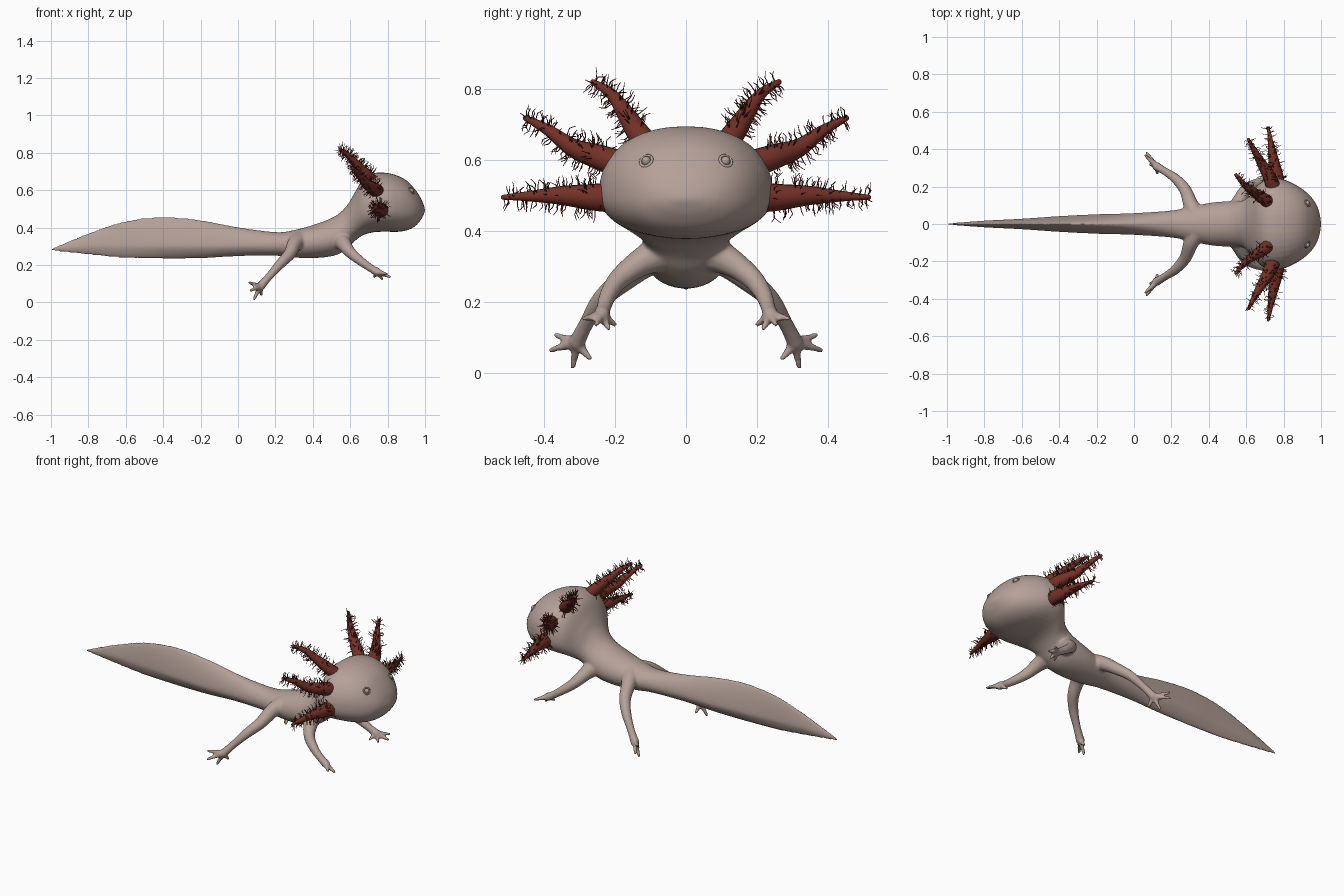
import bpy, bmesh, math, random
from mathutils import Vector

random.seed(4)
if "Cube" in bpy.data.objects:
    bpy.data.objects.remove(bpy.data.objects["Cube"])


def material(name, rgb):
    m = bpy.data.materials.new(name)
    m.use_nodes = True
    m.diffuse_color = (*rgb, 1)
    bsdf = m.node_tree.nodes["Principled BSDF"]
    bsdf.inputs["Base Color"].default_value = (*rgb, 1)
    bsdf.inputs["Roughness"].default_value = 0.6
    return m


skin = material("pale pink skin", (0.46, 0.355, 0.315))
red = material("dark red gill", (0.17, 0.03, 0.02))


def make_object(name, bm, mat):
    bmesh.ops.recalc_face_normals(bm, faces=bm.faces)
    for f in bm.faces:
        f.smooth = True
    mesh = bpy.data.meshes.new(name)
    bm.to_mesh(mesh)
    bm.free()
    mesh.materials.append(mat)
    ob = bpy.data.objects.new(name, mesh)
    bpy.context.collection.objects.link(ob)
    return ob


def spline(rows, steps):
    """Catmull-Rom resampling of rows of any length."""
    out = []
    for i in range(len(rows) - 1):
        p = [rows[max(0, min(len(rows) - 1, i + k))] for k in (-1, 0, 1, 2)]
        for s in range(steps):
            t = s / steps
            out.append([b + 0.5 * t * (c - a + t * (2*a - 5*b + 4*c - d + t * (3*(b - c) + d - a)))
                        for a, b, c, d in zip(*p)])
    return out + [list(rows[-1])]


def skin_rings(bm, rings):
    loops = [[bm.verts.new(co) for co in ring] for ring in rings]
    n = len(loops[0])
    for a, b in zip(loops, loops[1:]):
        for i in range(n):
            bm.faces.new((a[i], a[(i + 1) % n], b[(i + 1) % n], b[i]))
    bm.faces.new(loops[0])
    bm.faces.new(loops[-1])


def tube(bm, path, steps=5, sides=12, round_tip=True):
    """Round tapering tube through rows of x, y, z, radius."""
    rows = spline(path, steps) if steps > 1 else path
    pts = [Vector(r[:3]) for r in rows]
    rad = [r[3] for r in rows]
    if round_tip:
        d = (pts[-1] - pts[-2]).normalized()
        end, r = pts[-1].copy(), rad[-1]
        for a in (0.5, 1.0, 1.4):
            pts.append(end + d * r * math.sin(a))
            rad.append(r * math.cos(a))
    rings = []
    side = (pts[1] - pts[0]).orthogonal()
    for i, p in enumerate(pts):
        t = (pts[min(i + 1, len(pts) - 1)] - pts[max(i - 1, 0)]).normalized()
        side = (side - t * side.dot(t)).normalized()
        up = t.cross(side)
        rings.append([p + rad[i] * (math.cos(a) * side + math.sin(a) * up)
                      for a in (2 * math.pi * k / sides for k in range(sides))])
    skin_rings(bm, rings)


def flip(path, s):
    return [(x, y * s, z, r) for x, y, z, r in path]


# Trunk, tail and head: x, top, bottom, half width, height of widest line, roundness
stations = [
    (-1.0, .287, .278, .003, .282, 1.5),
    (-.8, .37, .256, .018, .30, 1.4),
    (-.6, .435, .238, .028, .30, 1.4),
    (-.4, .457, .234, .042, .30, 1.4),
    (-.2, .44, .236, .052, .30, 1.5),
    (0, .402, .248, .058, .305, 1.7),
    (.2, .376, .25, .072, .31, 2),
    (.3, .387, .24, .092, .315, 2),
    (.42, .42, .238, .115, .325, 2),
    (.52, .462, .252, .122, .345, 2),
    (.58, .515, .285, .125, .40, 2),
    (.62, .58, .325, .155, .45, 2),
    (.67, .66, .36, .215, .49, 2.1),
    (.73, .692, .376, .244, .505, 2.2),
    (.8, .692, .378, .238, .505, 2.2),
    (.86, .675, .378, .212, .505, 2.2),
    (.91, .645, .388, .18, .50, 2.2),
    (.95, .60, .41, .142, .495, 2.2),
    (.98, .553, .445, .095, .495, 2.1),
    (.995, .515, .475, .045, .492, 2),
    (1.0, .495, .488, .008, .49, 2),
]


def section(x, top, bottom, w, mid, n, count=40):
    ring = []
    for k in range(count):
        a = 2 * math.pi * k / count
        c, s = math.cos(a), math.sin(a)
        y = math.copysign(abs(c) ** (2 / n), c) * w
        h = abs(s) ** (2 / n)
        ring.append((x, y, mid + h * (top - mid) if s > 0 else mid - h * (mid - bottom)))
    return ring


body = bmesh.new()
skin_rings(body, [section(*r) for r in spline(stations, 6)])

# Legs: limb path, palm point and toe tips
front_leg = [(.54, .04, .35, .065), (.565, .12, .315, .042), (.60, .185, .268, .031),
             (.655, .218, .222, .025), (.71, .232, .183, .021), (.745, .238, .163, .023)]
front_toes = [(.725, .195, .132), (.775, .215, .118), (.82, .255, .134), (.80, .293, .152)]
hind_leg = [(.34, .03, .33, .06), (.305, .10, .315, .042), (.275, .18, .258, .033),
            (.225, .24, .205, .027), (.165, .282, .137, .021), (.12, .308, .085, .024)]
hind_toes = [(.125, .266, .034), (.082, .32, .01), (.062, .388, .062), (.055, .372, .108)]
for s in (1, -1):
    for leg, toes in ((front_leg, front_toes), (hind_leg, hind_toes)):
        tube(body, flip(leg, s))
        palm = Vector(leg[-1][:3])
        for tip in toes:
            tip = Vector(tip)
            end = tip + (palm - tip).normalized() * .008
            middle = palm.lerp(end, .5)
            tube(body, flip([(*palm, .018), (*middle, .012), (*end, .008)], s), 3, 10)

skin_body = make_object("body", body, skin)
remesh = skin_body.modifiers.new("blend", 'REMESH')
remesh.mode = 'VOXEL'
remesh.voxel_size = .0065
remesh.use_smooth_shade = True
smooth = skin_body.modifiers.new("soften", 'SMOOTH')
smooth.factor = .5
smooth.iterations = 5

# Eyes: a low bead inside a raised lid ring, both set against the head
for s, label in ((1, "left"), (-1, "right")):
    out = Vector((.75, .42 * s, .5)).normalized()
    centre = Vector((.927, .112 * s, .597))
    u = out.orthogonal().normalized()
    v = out.cross(u)
    eye = bmesh.new()
    bmesh.ops.create_uvsphere(eye, u_segments=16, v_segments=10, radius=.013)
    bmesh.ops.translate(eye, verts=eye.verts, vec=centre)
    ring = [(*(centre + .018 * (math.cos(a) * u + math.sin(a) * v)), .004)
            for a in (2 * math.pi * k / 24 for k in range(25))]
    tube(eye, ring, 1, 8, False)
    make_object(label + "_eye", eye, skin)

# Gills: curved cones fringed with fine bent filaments
gills = {
    "lower": [(.765, .19, .495, .045), (.76, .26, .495, .038), (.745, .35, .50, .027),
              (.73, .44, .498, .015), (.718, .515, .495, .007)],
    "middle": [(.75, .18, .585, .04), (.725, .25, .61, .035), (.685, .32, .635, .026),
               (.645, .39, .685, .016), (.612, .452, .718, .008)],
    "upper": [(.735, .10, .63, .036), (.69, .138, .68, .032), (.64, .17, .73, .025),
              (.59, .21, .785, .016), (.545, .262, .82, .008)],
}
for s, label in ((1, "left"), (-1, "right")):
    for name, path in gills.items():
        path = flip(path, s)
        gill = bmesh.new()
        tube(gill, path, 5, 14)
        make_object(f"{label}_{name}_gill", gill, red)
        fringe = bmesh.new()
        rows = spline(path, 24)
        for k in range(100):
            i = random.randrange(18, len(rows) - 1)
            p, r = Vector(rows[i][:3]), rows[i][3]
            t = (Vector(rows[i + 1][:3]) - p).normalized()
            up = (Vector((0, 0, 1)) - t * t.z).normalized()
            a = random.choice((0, math.pi)) + random.gauss(0, .65)
            d = math.cos(a) * up + math.sin(a) * t.cross(up)
            length = random.uniform(.018, .036)
            root = p + d * r * .8
            knee = p + d * (r + length * .55) + t * random.uniform(-.004, .008)
            tip = p + d * (r + length) + t * random.uniform(-.006, .016)
            tube(fringe, [(*root, .002), (*knee, .0017), (*tip, .001)], 1, 4, False)
        make_object(f"{label}_{name}_gill_fringe", fringe, red)
